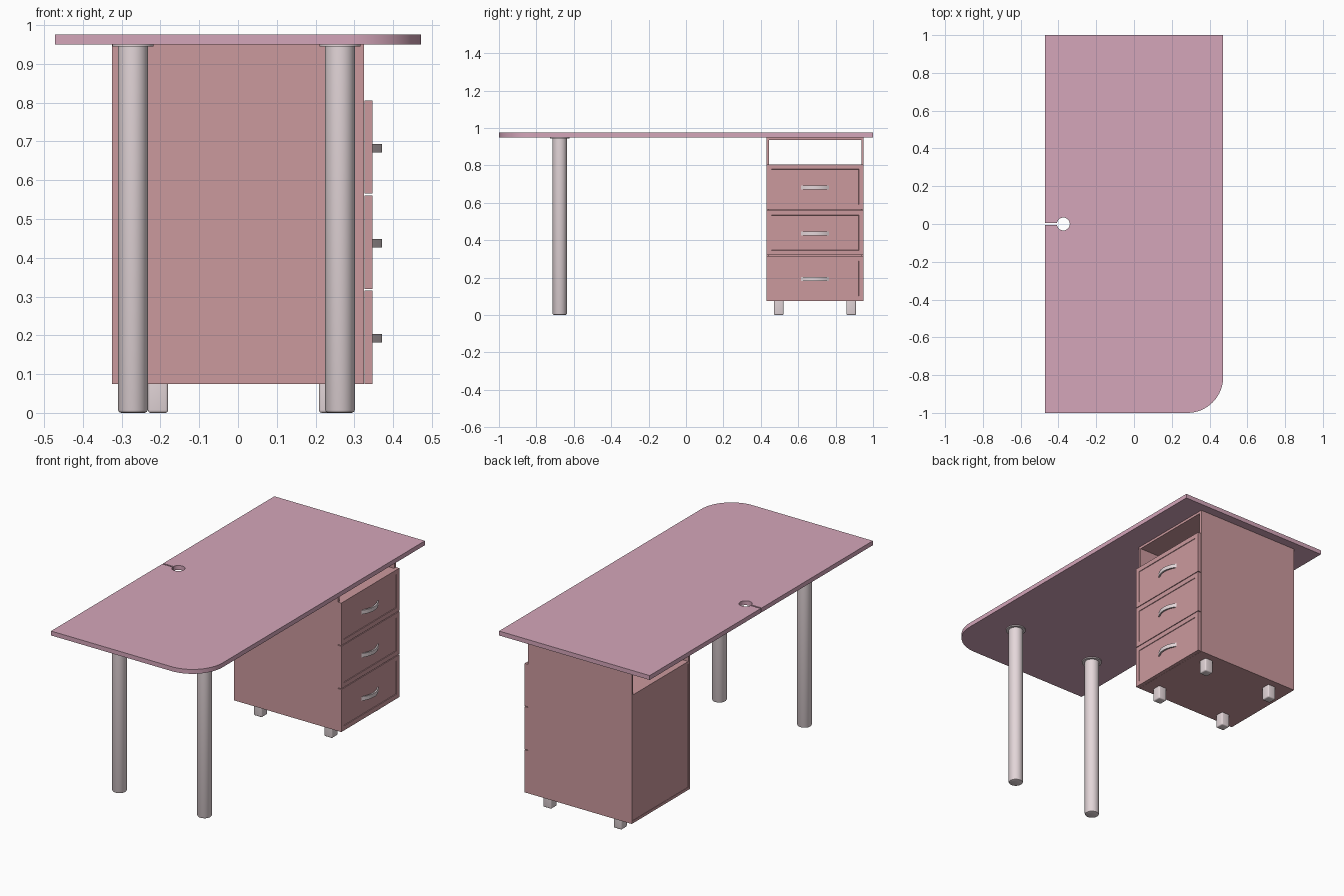
import bpy, bmesh
from math import sin, cos, pi
from mathutils import Vector

if "Cube" in bpy.data.objects:
    bpy.data.objects.remove(bpy.data.objects["Cube"])


def material(name, rgb):
    m = bpy.data.materials.new(name)
    m.diffuse_color = (*rgb, 1)
    m.use_nodes = True
    m.node_tree.nodes["Principled BSDF"].inputs["Base Color"].default_value = m.diffuse_color
    return m


TOP = material("pink_laminate", (0.66, 0.38, 0.49))
BODY = material("rose_board", (0.60, 0.32, 0.34))
METAL = material("pale_metal", (0.78, 0.68, 0.70))


def finish(name, bm, mat, smooth=False):
    bmesh.ops.recalc_face_normals(bm, faces=bm.faces)
    mesh = bpy.data.meshes.new(name)
    bm.to_mesh(mesh)
    bm.free()
    mesh.materials.append(mat)
    ob = bpy.data.objects.new(name, mesh)
    bpy.context.collection.objects.link(ob)
    if smooth:
        bpy.ops.object.select_all(action='DESELECT')
        ob.select_set(True)
        bpy.context.view_layer.objects.active = ob
        bpy.ops.object.shade_smooth_by_angle(angle=0.6)
    return ob


def box_bm(x0, x1, y0, y1, z0, z1):
    bm = bmesh.new()
    bmesh.ops.create_cube(bm, size=1)
    bmesh.ops.scale(bm, vec=(x1 - x0, y1 - y0, z1 - z0), verts=bm.verts)
    bmesh.ops.translate(bm, vec=((x0 + x1) / 2, (y0 + y1) / 2, (z0 + z1) / 2), verts=bm.verts)
    return bm


def box(name, *dims):
    return finish(name, box_bm(*dims), BODY)


def extrude_outline(name, pts, z0, z1, mat):
    bm = bmesh.new()
    face = bm.faces.new([bm.verts.new((x, y, z0)) for x, y in pts])
    new = bmesh.ops.extrude_face_region(bm, geom=[face], use_keep_orig=True)["geom"]
    bmesh.ops.translate(bm, vec=(0, 0, z1 - z0),
                        verts=[v for v in new if isinstance(v, bmesh.types.BMVert)])
    return finish(name, bm, mat, True)


def lathe(name, profile, x, y, mat):
    bm = bmesh.new()
    vs = [bm.verts.new((r, 0, z)) for r, z in profile]
    es = [bm.edges.new(p) for p in zip(vs, vs[1:])]
    bmesh.ops.spin(bm, geom=vs + es, cent=(0, 0, 0), axis=(0, 0, 1), angle=2 * pi, steps=48)
    bmesh.ops.remove_doubles(bm, verts=bm.verts, dist=1e-5)
    bmesh.ops.translate(bm, vec=(x, y, 0), verts=bm.verts)
    return finish(name, bm, mat, True)


# Tabletop with one rounded corner and a cable hole slotted to the back edge
W, R = 0.472, 0.19
outline = [(-W, -1)]
outline += [(W - R + R * sin(a), -1 + R - R * cos(a)) for a in (i * pi / 48 for i in range(25))]
outline += [(W, 1), (-W, 1), (-W, 0.004)]
hole_r, gap = 0.034, 0.118
for i in range(41):
    a = pi - gap - i * (2 * pi - 2 * gap) / 40
    outline.append((-0.374 + hole_r * cos(a), hole_r * sin(a)))
outline.append((-W, -0.004))
extrude_outline("tabletop", outline, 0.95, 0.975, TOP)

# Round legs with mounting flanges
r = 0.0385
leg = [(0, 0), (r - 0.008, 0), (r - 0.0025, 0.0025), (r, 0.008), (r, 0.944),
       (0.053, 0.944), (0.053, 0.95), (0, 0.95)]
lathe("back_leg", leg, -0.271, -0.675, METAL)
lathe("front_leg", leg, 0.263, -0.675, METAL)

# Cabinet carcass, open right through above the shelf
Y0, Y1, X, T = 0.43, 0.95, 0.325, 0.013
box("cabinet_inner_side", -X, X, Y0, Y0 + T, 0.075, 0.95)
box("cabinet_outer_side", -X, X, Y1 - T, Y1, 0.075, 0.95)
box("cabinet_top", -X, X, Y0 + T, Y1 - T, 0.936, 0.95)
box("cabinet_shelf", -X, X, Y0 + T, Y1 - T, 0.79, 0.803)
box("cabinet_bottom", -X, X, Y0 + T, Y1 - T, 0.075, 0.09)
box("cabinet_back", -X + 0.002, -X + 0.014, Y0 + T, Y1 - T, 0.09, 0.79)

# Drawer fronts with framed panels, and bow handles
for i, label in enumerate(("lower", "middle", "upper")):
    z = 0.075 + 0.245 * i
    bm = box_bm(X + 0.001, 0.347, Y0, Y1, z, z + 0.241)
    face = max(bm.faces, key=lambda f: f.calc_center_median().x)
    bmesh.ops.inset_region(bm, faces=[face], thickness=0.037)
    bmesh.ops.inset_region(bm, faces=[face], thickness=0.002, depth=-0.003)
    finish(label + "_drawer_front", bm, BODY)

    def arc(half, depth):
        return [(0.345 + depth * (1 - t * t), 0.69 + half * t)
                for t in (k / 10 - 1 for k in range(21))]
    extrude_outline(label + "_drawer_handle", arc(0.075, 0.026) + arc(0.061, 0.017)[::-1],
                    z + 0.106, z + 0.128, METAL)

# Square cabinet feet with softened lower edges
for xn, x in (("back", -0.206), ("front", 0.235)):
    for yn, y in (("inner", 0.496), ("outer", 0.883)):
        h = 0.026
        bm = box_bm(x - h, x + h, y - h, y + h, 0, 0.075)
        edges = [e for e in bm.edges if min(v.co.z for v in e.verts) < 0.01]
        bmesh.ops.bevel(bm, geom=edges, offset=0.007, segments=3, profile=0.5, affect='EDGES')
        finish(f"{xn}_{yn}_foot", bm, METAL, True)
